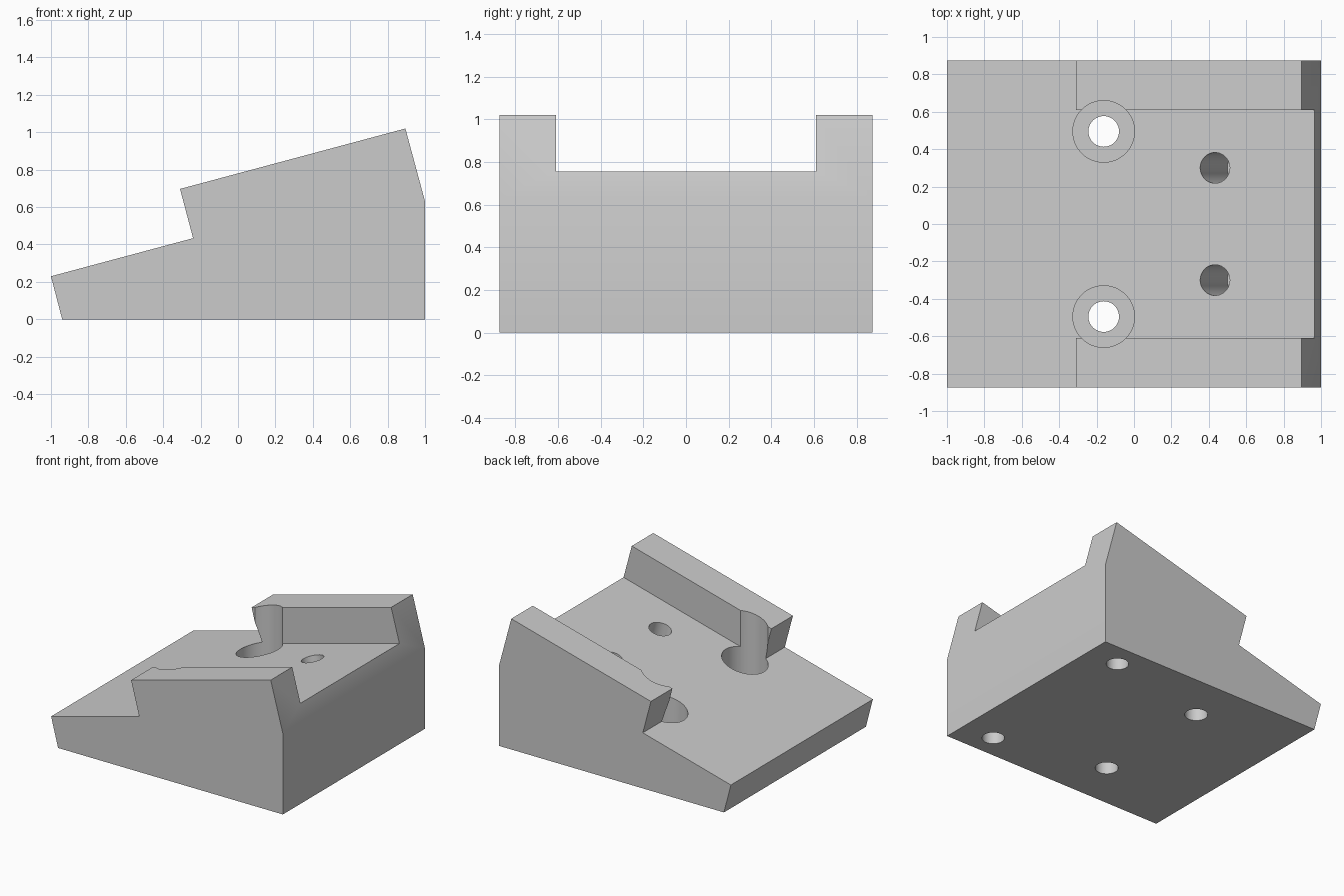
import bpy
import bmesh
import math
from mathutils import Matrix, Vector

cube = bpy.data.objects.get("Cube")
if cube:
    bpy.data.objects.remove(cube, do_unlink=True)

TILT = math.radians(15)
HALF_WIDTH = 0.875
SLOT_HALF = 0.61

grey = bpy.data.materials.new("plain grey")
grey.use_nodes = True
grey.diffuse_color = (0.6, 0.6, 0.6, 1)
grey.node_tree.nodes["Principled BSDF"].inputs["Base Color"].default_value = (0.6, 0.6, 0.6, 1)


def floor_z(x):
    """Height of the sloping deck at x."""
    return 0.23 + math.tan(TILT) * (x + 1)


def add_object(name, bm):
    bmesh.ops.recalc_face_normals(bm, faces=bm.faces)
    mesh = bpy.data.meshes.new(name)
    bm.to_mesh(mesh)
    bm.free()
    mesh.materials.append(grey)
    obj = bpy.data.objects.new(name, mesh)
    bpy.context.collection.objects.link(obj)
    return obj


def prism(name, profile, half):
    """Side profile (x, z) extruded across y."""
    bm = bmesh.new()
    face = bm.faces.new([bm.verts.new((x, -half, z)) for x, z in profile])
    out = bmesh.ops.extrude_face_region(bm, geom=[face])
    verts = [v for v in out["geom"] if isinstance(v, bmesh.types.BMVert)]
    bmesh.ops.translate(bm, verts=verts, vec=(0, 2 * half, 0))
    return add_object(name, bm)


def drill(name, start, end, radius):
    """Cylinder cutter between two points."""
    start, end = Vector(start), Vector(end)
    axis = end - start
    turn = axis.to_track_quat("Z", "Y").to_matrix().to_4x4()
    bm = bmesh.new()
    bmesh.ops.create_cone(bm, cap_ends=True, segments=48, radius1=radius, radius2=radius,
                          depth=axis.length,
                          matrix=Matrix.Translation((start + end) / 2) @ turn)
    return add_object(name, bm)


def cut(body, cutter):
    mod = body.modifiers.new("cut", "BOOLEAN")
    mod.operation = "DIFFERENCE"
    mod.solver = "EXACT"
    mod.object = cutter
    bpy.context.view_layer.objects.active = body
    bpy.ops.object.modifier_apply(modifier=mod.name)
    bpy.data.objects.remove(cutter, do_unlink=True)


# Wedge body with stepped top
step = (-0.24, floor_z(-0.24))
body = prism("wedge_block", [(-0.94, 0), (1, 0), (1, 0.63), (0.895, 1.02),
                             (-0.31, 0.697), step, (-1, 0.23)], HALF_WIDTH)

# Channel between the two side rails
cut(body, prism("channel_cutter", [step, (1.2, floor_z(1.2)), (1.2, 1.4), (-0.55, 1.4)], SLOT_HALF))

down = Vector((math.sin(TILT), 0, -math.cos(TILT)))
for side in (-1, 1):
    # Counterbored mounting holes
    x, y = -0.162, 0.495 * side
    cut(body, drill("counterbore_cutter", (x, y, 0.15), (x, y, 1.3), 0.165))
    cut(body, drill("through_cutter", (x, y, -0.1), (x, y, 0.3), 0.082))
    # Blind holes square to the sloping deck
    mouth = Vector((0.433, 0.3 * side, floor_z(0.433)))
    cut(body, drill("deck_hole_cutter", mouth - down * 0.1, mouth + down * 0.56, 0.082))
    # Blind holes in the underside, below the rails
    x, y = 0.73, 0.687 * side
    cut(body, drill("base_hole_cutter", (x, y, -0.1), (x, y, 0.4), 0.08))

bpy.ops.object.select_all(action="DESELECT")
body.select_set(True)
bpy.context.view_layer.objects.active = body
bpy.ops.object.shade_smooth_by_angle(angle=math.radians(30))
